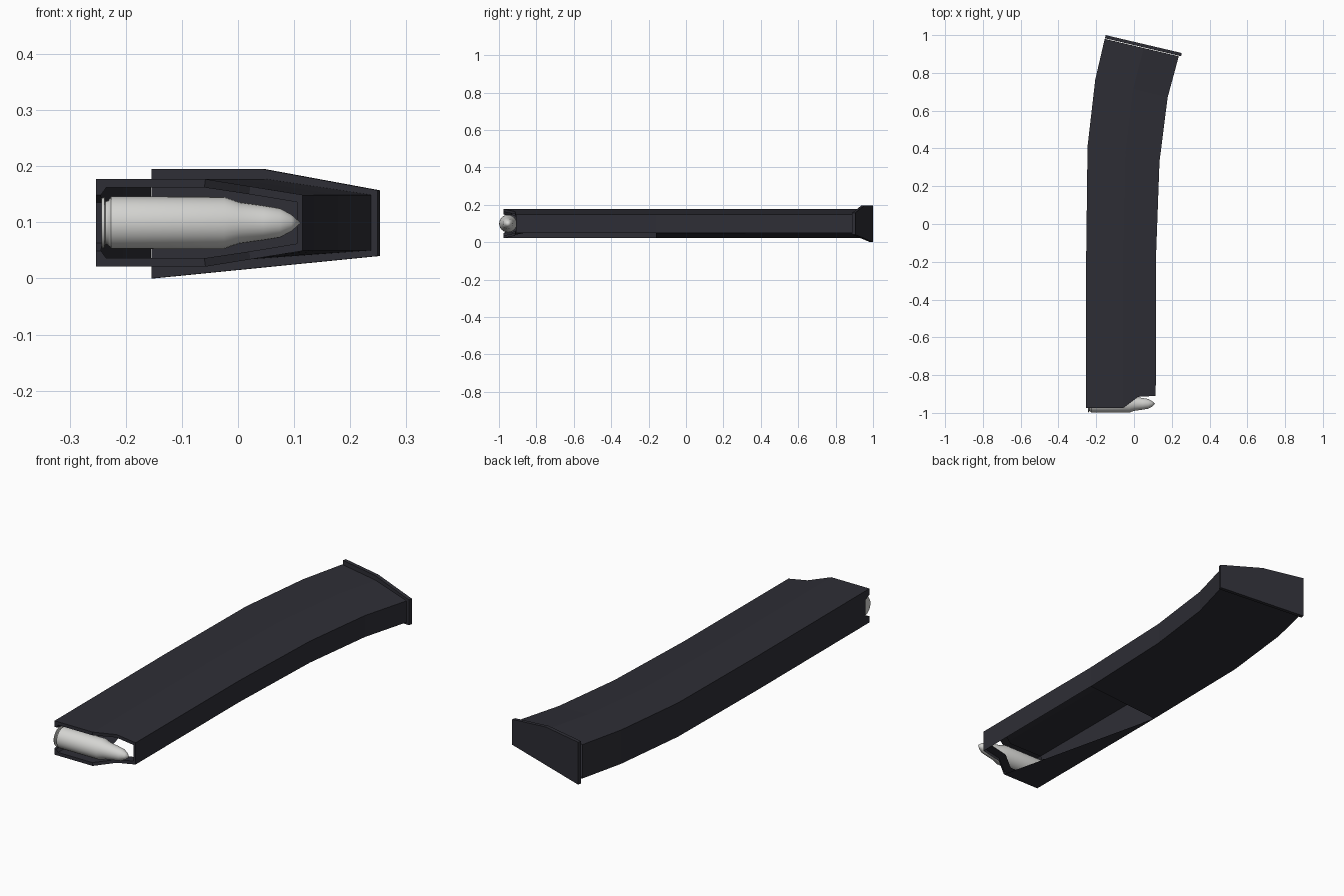
import bpy, bmesh, math
from mathutils import Vector

if "Cube" in bpy.data.objects:
    bpy.data.objects.remove(bpy.data.objects["Cube"])


def material(name, col):
    m = bpy.data.materials.new(name)
    m.diffuse_color = (*col, 1)
    m.use_nodes = True
    m.node_tree.nodes["Principled BSDF"].inputs["Base Color"].default_value = m.diffuse_color
    return m


DARK = material("dark_polymer", (0.027, 0.027, 0.036))
METAL = material("pale_metal", (0.66, 0.66, 0.64))
ZC = 0.099  # mid height of the body


def make_object(name, bm, mat):
    bmesh.ops.recalc_face_normals(bm, faces=bm.faces)
    me = bpy.data.meshes.new(name)
    bm.to_mesh(me)
    bm.free()
    me.materials.append(mat)
    ob = bpy.data.objects.new(name, me)
    bpy.context.collection.objects.link(ob)
    return ob


def bridge(bm, a, b):
    for i in range(len(a)):
        j = (i + 1) % len(a)
        bm.faces.new((a[i], a[j], b[j], b[i]))


# Curved body: back and front edge points of each section, seen from the top
bm = bmesh.new()
sections = [((-.253, -.16), (.117, -.16)), ((-.246, .41), (.135, .33)),
            ((-.205, .765), (.178, .67)), ((-.155, .98), (.237, .888))]
rings = []
for back, front in sections:
    back, front = Vector(back), Vector(front)
    mid = back.lerp(front, .525)
    pts = [(*back, .021), (*front, .05), (*front, .149), (*mid, .177), (*back, .177)]
    rings.append([bm.verts.new(p) for p in pts])
for a, b in zip(rings, rings[1:]):
    bridge(bm, a, b)

# Mouth: top half of outer and inner rim, mirrored to the lower half
outer = [(-.253, -.945, .036), (-.253, -.975, .050), (-.253, -.975, .078),
         (-.058, -.975, .078), (.022, -.915, .065), (.115, -.91, .050)]
inner = [(-.243, -.945, .036), (-.244, -.975, .050), (-.235, -.975, .063),
         (-.060, -.975, .063), (.020, -.915, .051), (.105, -.91, .037)]


def mouth_ring(half, dy=0):
    pts = [(x, y + dy, ZC + z) for x, y, z in half]
    pts += [(x, y + dy, ZC - z) for x, y, z in reversed(half)]
    return [bm.verts.new(p) for p in pts]


o, i, deep = mouth_ring(outer), mouth_ring(inner), mouth_ring(inner, .045)
bridge(bm, o, i)
bridge(bm, i, deep)

# Walls between mouth and first section; the underside is left open in front
bb, fb, ft, mt, bt = rings[0]
for face in ((o[2], o[3], mt, bt),
             (o[3], o[4], o[5], ft, mt),
             (o[5], o[6], fb, ft),
             (o[9], o[8], bb),
             (o[9], o[10], o[11], o[0], o[1], o[2], bt, bb)):
    bm.faces.new(face)
make_object("magazine_body", bm, DARK)

# Base plate: five-sided tilted slab
bm = bmesh.new()
profile = [(0, 0), (1, .04), (1, .157), (.49, .195), (0, .195)]
a, b = Vector((-.150, 1.0)), Vector((.253, .905))
shift = Vector((-.004, -.0165))
slab = []
for d in (Vector((0, 0)), shift):
    slab.append([bm.verts.new((*(a.lerp(b, t) + d), z)) for t, z in profile])
bridge(bm, *slab)
for ring in slab:
    bm.faces.new(ring)
make_object("base_plate", bm, DARK)

# Cartridge: turned profile of (x, radius)
bm = bmesh.new()
prof = [(-.243, 0), (-.243, .044), (-.238, .046), (-.236, .038), (-.231, .040),
        (-.226, .047), (-.025, .0465), (.002, .037), (.045, .031), (.075, .026),
        (.095, .015), (.112, 0)]
n = 24
loops = []
for x, r in prof:
    if r == 0:
        loops.append([bm.verts.new((x, -.952, ZC))] * n)
    else:
        loops.append([bm.verts.new((x, -.952 + r * math.cos(k * math.tau / n),
                                    ZC + r * math.sin(k * math.tau / n))) for k in range(n)])
for p, q in zip(loops, loops[1:]):
    for k in range(n):
        j = (k + 1) % n
        bm.faces.new(list(dict.fromkeys((p[k], p[j], q[j], q[k]))))
ob = make_object("top_cartridge", bm, METAL)
bpy.context.view_layer.objects.active = ob
ob.select_set(True)
bpy.ops.object.shade_smooth_by_angle(angle=math.radians(45))
